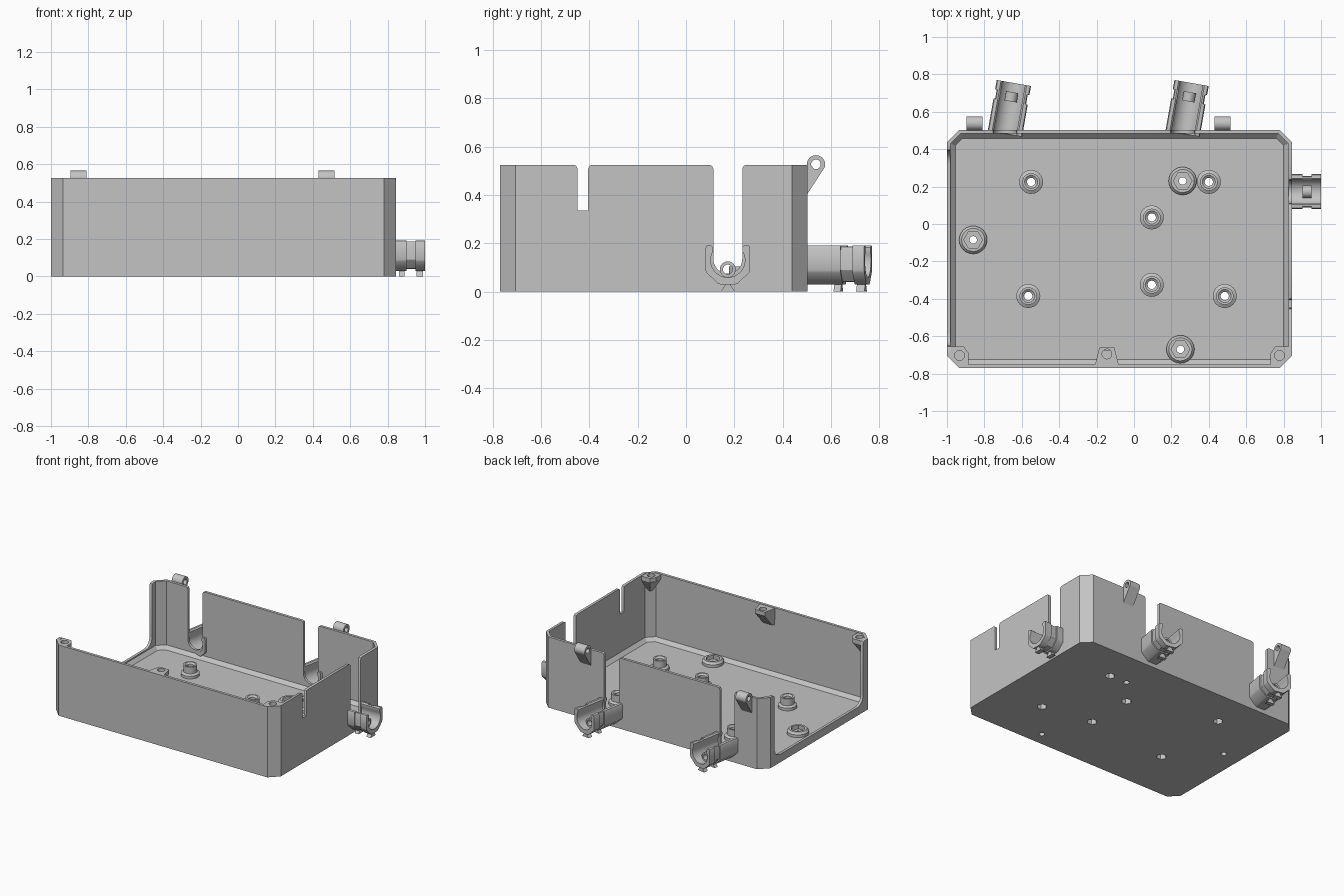
import bpy, bmesh
from math import sin, cos, pi, radians
from mathutils import Vector

if "Cube" in bpy.data.objects:
    bpy.data.objects.remove(bpy.data.objects["Cube"], do_unlink=True)

grey = bpy.data.materials.new("plain grey")
grey.use_nodes = True
GREY = (0.55, 0.55, 0.55, 1)
grey.diffuse_color = GREY
grey.node_tree.nodes["Principled BSDF"].inputs["Base Color"].default_value = GREY

X, Y, Z = Vector((1, 0, 0)), Vector((0, 1, 0)), Vector((0, 0, 1))
LEFT, RIGHT, FRONT, BACK, TOP = -1.0, 0.845, -0.77, 0.503, 0.525
MID_X = (LEFT + RIGHT) / 2


def loft(bm, rings, closed=False):
    """Skin equal-length rings; cap the ends, or join last to first."""
    loops = [[bm.verts.new(p) for p in ring] for ring in rings]
    pairs = list(zip(loops, loops[1:]))
    if closed:
        pairs.append((loops[-1], loops[0]))
    else:
        bm.faces.new(loops[0])
        bm.faces.new(loops[-1])
    n = len(loops[0])
    for a, b in pairs:
        for i in range(n):
            j = (i + 1) % n
            bm.faces.new((a[i], a[j], b[j], b[i]))


def prism(bm, profile, origin, d, start, end):
    """Extrude an upright (across, height) profile along direction d."""
    across, o = Z.cross(d), Vector(origin)
    loft(bm, [[o + across * u + Z * h + d * t for u, h in profile] for t in (start, end)])


def lathe(bm, profile, origin, axis=Z, seg=24):
    """Revolve a closed (radius, height, is_hex) loop into a hollow ring."""
    a = X if axis == Z else Y
    b, o = axis.cross(a), Vector(origin)
    rings = []
    for r, h, is_hex in profile:
        ring = []
        for i in range(seg):
            t = 2 * pi * i / seg
            k = r * cos(pi / 6) / cos(t % (pi / 3) - pi / 6) if is_hex else r
            ring.append(o + axis * h + (a * cos(t) + b * sin(t)) * k)
        rings.append(ring)
    loft(bm, rings, True)


def rod(bm, x, y, r, z0, z1, is_hex=False, seg=24):
    ring = []
    for i in range(seg):
        t = 2 * pi * i / seg
        k = r * cos(pi / 6) / cos(t % (pi / 3) - pi / 6) if is_hex else r
        ring.append(Vector((x + k * cos(t), y + k * sin(t), 0)))
    loft(bm, [[p + Z * z for p in ring] for z in (z0, z1)])


def arc(cx, cz, r, a0, a1, n=10):
    return [(cx + r * cos(radians(a0 + (a1 - a0) * i / n)),
             cz + r * sin(radians(a0 + (a1 - a0) * i / n))) for i in range(n + 1)]


def finish(name, bm):
    bmesh.ops.recalc_face_normals(bm, faces=bm.faces)
    mesh = bpy.data.meshes.new(name)
    bm.to_mesh(mesh)
    bm.free()
    mesh.materials.append(grey)
    ob = bpy.data.objects.new(name, mesh)
    bpy.context.collection.objects.link(ob)
    return ob


def activate(ob):
    bpy.ops.object.select_all(action='DESELECT')
    ob.select_set(True)
    bpy.context.view_layer.objects.active = ob


def smooth(ob):
    activate(ob)
    bpy.ops.object.shade_smooth_by_angle(angle=radians(30))


def cut(ob, bm):
    cutter = finish("cutter", bm)
    cutter.hide_render = True
    mod = ob.modifiers.new("cut", 'BOOLEAN')
    mod.operation, mod.solver, mod.object = 'DIFFERENCE', 'EXACT', cutter
    activate(ob)
    bpy.ops.object.modifier_apply(modifier=mod.name)
    bpy.data.objects.remove(cutter, do_unlink=True)


def octagon(inset, z):
    c = 0.065 - 0.586 * inset
    x0, x1, y0, y1 = LEFT + inset, RIGHT - inset, FRONT + inset, BACK - inset
    pts = [(x0 + c, y0), (x1 - c, y0), (x1, y0 + c), (x1, y1 - c),
           (x1 - c, y1), (x0 + c, y1), (x0, y1 - c), (x0, y0 + c)]
    return [Vector((x, y, z)) for x, y in pts]


def slot(hw, bottom, r):
    """Open-topped cutout with rounded lower corners and flared lips."""
    half = arc(hw - r, bottom + r, r, -90, 0, 8)
    half += [(hw, TOP - 0.015), (hw + 0.005, TOP - 0.005), (hw + 0.015, TOP), (hw + 0.015, 0.6)]
    left = [(-u, h) for u, h in reversed(half)]
    if hw - r < 0.001:
        left.pop()
    return half + left


# Open tray with chamfered corners and a sloped edge around the floor
small = [(-0.55, 0.225), (0.40, 0.225), (0.095, 0.035),
         (0.095, -0.325), (-0.565, -0.385), (0.485, -0.385)]
large = [(0.26, 0.23), (-0.86, -0.085), (0.248, -0.67)]
clip_xs, side_y = (-0.69, 0.26), 0.173
bm = bmesh.new()
loft(bm, [octagon(i, z) for i, z in
          ((0, 0), (0, TOP), (0.02, TOP), (0.02, 0.05), (0.045, 0.025))])
tray = finish("tray", bm)

# Wall cutouts and screw holes in the floor
bm = bmesh.new()
prism(bm, slot(0.52, 0.06, 0.07), (LEFT, -0.13, 0), X, -0.05, 0.04)
prism(bm, slot(0.06, 0.075, 0.06), (RIGHT, side_y, 0), X, -0.04, 0.05)
prism(bm, slot(0.022, 0.335, 0.004), (RIGHT, -0.427, 0), X, -0.04, 0.05)
for x in clip_xs:
    prism(bm, slot(0.06, 0.075, 0.06), (x, BACK, 0), Y, -0.04, 0.05)
for x, y in small:
    rod(bm, x, y, 0.035, -0.05, 0.035, True)
for x, y in large:
    rod(bm, x, y, 0.02, -0.05, 0.035)
cut(tray, bm)
smooth(tray)

# Stepped standoffs, and low bosses with a hexagonal pocket
bm = bmesh.new()
for x, y in small:
    lathe(bm, [(0.064, 0.01, 0), (0.064, 0.045, 0), (0.047, 0.055, 0), (0.047, 0.105, 0),
               (0.035, 0.105, 0), (0.022, 0.095, 0), (0.022, 0.045, 0),
               (0.035, 0.045, 1), (0.035, 0.01, 1)], (x, y, 0))
smooth(finish("standoffs", bm))
bm = bmesh.new()
for x, y in large:
    lathe(bm, [(0.075, 0.01, 0), (0.075, 0.045, 0), (0.062, 0.06, 0), (0.05, 0.06, 1),
               (0.05, 0.032, 1), (0.02, 0.032, 0), (0.02, 0.01, 0)], (x, y, 0))
smooth(finish("nut_bosses", bm))


def clip_profile(s):
    """C-shaped cable holder, its outside shrunk by s."""
    right = [(0.03 - s / 2, 0.03 + s), (0.04, 0.033 + s), (0.088 - s, 0.078 + s / 2),
             (0.093 - s, 0.09), (0.093 - s, 0.18 - s), (0.088 - s, 0.19 - s / 2),
             (0.07, 0.192 - s / 2), (0.061, 0.183)]
    left = [(-u, h) for u, h in reversed(right)]
    return right + arc(0, 0.13, 0.071, 30, -210, 20) + left


def cable_clip(name, origin, d, length):
    bm = bmesh.new()
    end = length
    for s, a, b in ((0, 0, end - 0.1), (0.009, end - 0.105, end - 0.045), (0, end - 0.05, end)):
        prism(bm, clip_profile(s), origin, d, a, b)
    # Feet below and a small tie loop inside
    for a, b in ((0.14, 0.11), (0.045, 0.01)):
        prism(bm, [(-0.03, 0), (0.03, 0), (0.006, 0.036), (-0.006, 0.036)],
              origin, d, end - a, end - b)
    loop = [(0.033, end - 0.1, 0), (0.033, end - 0.05, 0),
            (0.02, end - 0.05, 0), (0.02, end - 0.1, 0)]
    side = Z.cross(d)
    rings = []
    for r, t, _ in loop:
        rings.append([Vector(origin) + d * t + side * u + Z * h
                      for u, h in arc(0, 0.092, r, 0, 345, 23)])
    loft(bm, rings, True)
    smooth(finish(name, bm))


# Cable clips outside the cutouts; the rear pair is angled
cable_clip("side_cable_clip", (RIGHT - 0.02, side_y, 0), X, 0.175)
tilt = Vector((sin(radians(10)), cos(radians(10)), 0))
for label, x in zip(("right", "left"), clip_xs):
    cable_clip("rear_cable_clip_" + label, (x, BACK - 0.02, 0), tilt, 0.275)

# Hinge eyes on wedge brackets along the rear wall
for label, x in (("right", -0.895), ("left", 0.43)):
    bm = bmesh.new()
    eye = (x, 0.538, 0.527)
    lathe(bm, [(0.038, 0, 0), (0.038, 0.085, 0), (0.02, 0.085, 0), (0.02, 0, 0)], eye, X)
    prism(bm, [(0.495, 0.405), (0.503, 0.405), (0.57, 0.508), (0.545, 0.506),
               (0.529, 0.509), (0.518, 0.524), (0.495, 0.524)], (x, 0, 0), X, 0, 0.085)
    smooth(finish("hinge_eye_" + label, bm))


def bracket(name, pts, root, drop, hole):
    """Screw block that tapers down to the wall, with a blind hole."""
    bm = bmesh.new()
    top = [Vector((x, y, TOP - 0.003)) for x, y in pts]
    mid = [p - Z * 0.03 for p in top]
    low = [Vector((root[0] + (p.x - root[0]) * root[2],
                   root[1] + (p.y - root[1]) * root[3], TOP - drop)) for p in top]
    loft(bm, [top, mid, low])
    ob = finish(name, bm)
    bm = bmesh.new()
    rod(bm, hole[0], hole[1], 0.026, TOP - 0.05, TOP + 0.05)
    cut(ob, bm)
    smooth(ob)


# Screw blocks in the front corners and a tab in the middle of the front wall
corner = [(-0.99, -0.655), (-0.91, -0.655), (-0.885, -0.69), (-0.885, -0.76),
          (-0.93, -0.76), (-0.99, -0.7)]
for label, flip in (("right", 1), ("left", -1)):
    side = [(MID_X + (x - MID_X) * flip, y) for x, y in corner]
    bracket("corner_block_" + label, side,
            (MID_X + (-0.96 - MID_X) * flip, -0.73, 0.2, 0.2), 0.13,
            (MID_X + (-0.933 - MID_X) * flip, -0.703))
bracket("front_tab", [(-0.21, -0.76), (-0.08, -0.76), (-0.105, -0.66), (-0.185, -0.66)],
        (-0.145, -0.76, 0.9, 0.05), 0.14, (-0.145, -0.695))
